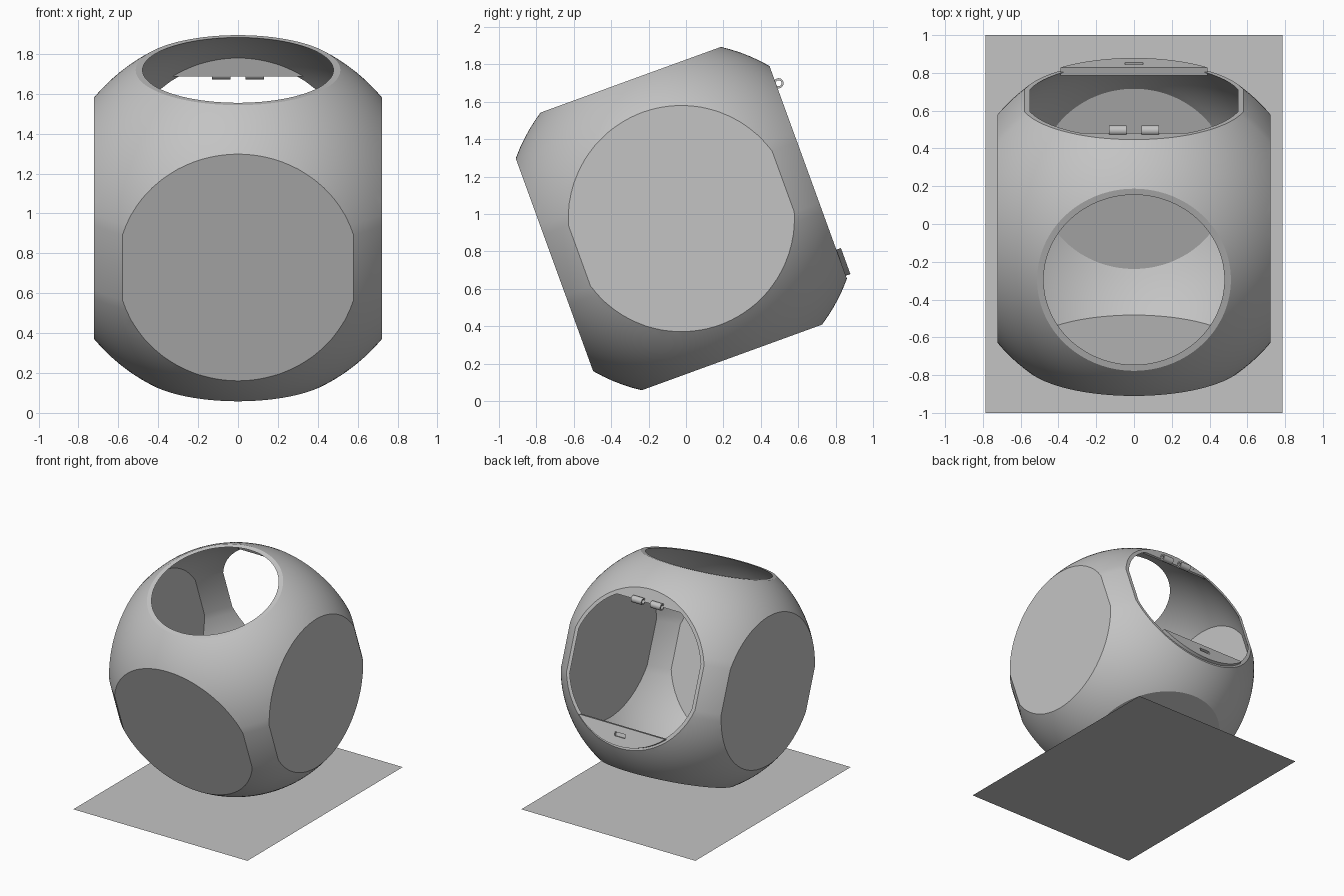
import bpy, bmesh, math
from mathutils import Matrix, Vector

if "Cube" in bpy.data.objects:
    bpy.data.objects.remove(bpy.data.objects["Cube"])

# Single plain grey
grey = bpy.data.materials.new("grey")
grey.use_nodes = True
COLOUR = (0.55, 0.55, 0.55, 1)
grey.diffuse_color = COLOUR
grey.node_tree.nodes["Principled BSDF"].inputs["Base Color"].default_value = COLOUR

# The ball leans back on its base
TILT = Matrix.Translation((0, -0.025, 0.976)) @ Matrix.Rotation(math.radians(20), 4, 'X')
RADIUS, WAIST = 0.942, 0.926      # sphere, and the straight band round its middle
SIDE, CAP, WALL = 0.722, 0.79, 0.018


def add(name, bm, matrix=TILT):
    bmesh.ops.recalc_face_normals(bm, faces=bm.faces[:])
    mesh = bpy.data.meshes.new(name)
    bm.to_mesh(mesh)
    bm.free()
    mesh.materials.append(grey)
    obj = bpy.data.objects.new(name, mesh)
    bpy.context.collection.objects.link(obj)
    obj.matrix_world = matrix
    return obj


def cut_away(obj, cutter):
    mod = obj.modifiers.new("cut", 'BOOLEAN')
    mod.operation, mod.solver, mod.object = 'DIFFERENCE', 'EXACT', cutter
    bpy.context.view_layer.objects.active = obj
    bpy.ops.object.modifier_apply(modifier=mod.name)
    bpy.data.objects.remove(cutter)


def smooth(obj):
    bpy.ops.object.select_all(action='DESELECT')
    obj.select_set(True)
    bpy.context.view_layer.objects.active = obj
    bpy.ops.object.shade_smooth_by_angle(angle=math.radians(20))


def flattened_ball(name, inset, planes):
    """Banded sphere sliced flat by planes given as (direction, distance)."""
    bm = bmesh.new()
    r, waist = RADIUS - inset, WAIST - inset
    start = math.acos(waist / r)
    arc = [start + (math.pi / 2 - start) * i / 24 for i in range(25)]
    half = [(r * math.cos(a), r * math.sin(a)) for a in arc]
    half[-1] = (0, r)
    profile = [(x, -z) for x, z in reversed(half)] + half
    verts = [bm.verts.new((x, 0, z)) for x, z in profile]
    edges = [bm.edges.new(pair) for pair in zip(verts, verts[1:])]
    bmesh.ops.spin(bm, geom=verts + edges, axis=(0, 0, 1), cent=(0, 0, 0),
                   angle=math.tau, steps=128)
    bmesh.ops.remove_doubles(bm, verts=bm.verts[:], dist=0.0005)
    for direction, distance in planes:
        normal = Vector(direction)
        cut = bmesh.ops.bisect_plane(
            bm, geom=bm.verts[:] + bm.edges[:] + bm.faces[:], dist=1e-5,
            plane_co=normal * (distance - inset), plane_no=normal, clear_outer=True)
        rim = [e for e in cut["geom_cut"] if isinstance(e, bmesh.types.BMEdge)]
        bmesh.ops.holes_fill(bm, edges=rim, sides=0)
    return add(name, bm)


def segment_plate(name, radius, chord, y0, y1, sign):
    """Disc segment beyond a straight chord, above (+1) or below (-1) centre."""
    bm = bmesh.new()
    a0 = math.asin(chord / radius)
    angles = [a0 + (math.pi - 2 * a0) * i / 32 for i in range(33)]
    face = bm.faces.new([bm.verts.new((radius * math.cos(a), y0, sign * radius * math.sin(a)))
                         for a in angles])
    ext = bmesh.ops.extrude_face_region(bm, geom=[face])
    moved = [v for v in ext["geom"] if isinstance(v, bmesh.types.BMVert)]
    bmesh.ops.translate(bm, verts=moved, vec=(0, y1 - y0, 0))
    return add(name, bm)


def box(name, size, centre):
    bm = bmesh.new()
    bmesh.ops.create_cube(bm, size=1, matrix=Matrix.Translation(centre) @ Matrix.Diagonal((*size, 1)))
    return add(name, bm)


def rod(name, radius, length, centre):
    bm = bmesh.new()
    bmesh.ops.create_cone(bm, cap_ends=True, segments=32, radius1=radius, radius2=radius, depth=length,
                          matrix=Matrix.Translation(centre) @ Matrix.Rotation(math.pi / 2, 4, 'Y'))
    return add(name, bm)


# Hollow shell: closed front, sides and floor; open top and back
closed = [((1, 0, 0), SIDE), ((-1, 0, 0), SIDE), ((0, -1, 0), SIDE), ((0, 0, -1), CAP)]
shell = flattened_ball("shell", 0, closed + [((0, 1, 0), SIDE), ((0, 0, 1), CAP)])
cut_away(shell, flattened_ball("shell_cavity", WALL, closed))
smooth(shell)

# Fixed plate across the top of the back opening
smooth(segment_plate("hinge_plate", 0.6, 0.5, SIDE - WALL, SIDE - 0.0005, 1))

# Raised plate across the bottom of the back opening, with a latch slot
latch_plate = segment_plate("latch_plate", 0.588, 0.44, SIDE - WALL, SIDE + 0.026, -1)
cut_away(latch_plate, box("slot_cutter", (0.095, 0.04, 0.03), (0, SIDE + 0.026, -0.505)))
smooth(latch_plate)

# Pair of hollow hinge barrels
for side, x in (("left", 0.085), ("right", -0.085)):
    centre = (x, SIDE + 0.014, 0.502)
    barrel = rod(side + "_hinge_barrel", 0.027, 0.093, centre)
    cut_away(barrel, rod("bore_cutter", 0.016, 0.2, centre))
    smooth(barrel)

# Flat ground sheet
bm = bmesh.new()
bmesh.ops.create_grid(bm, x_segments=1, y_segments=1, size=1, matrix=Matrix.Diagonal((0.785, 1, 1, 1)))
add("base_sheet", bm, Matrix.Identity(4))
